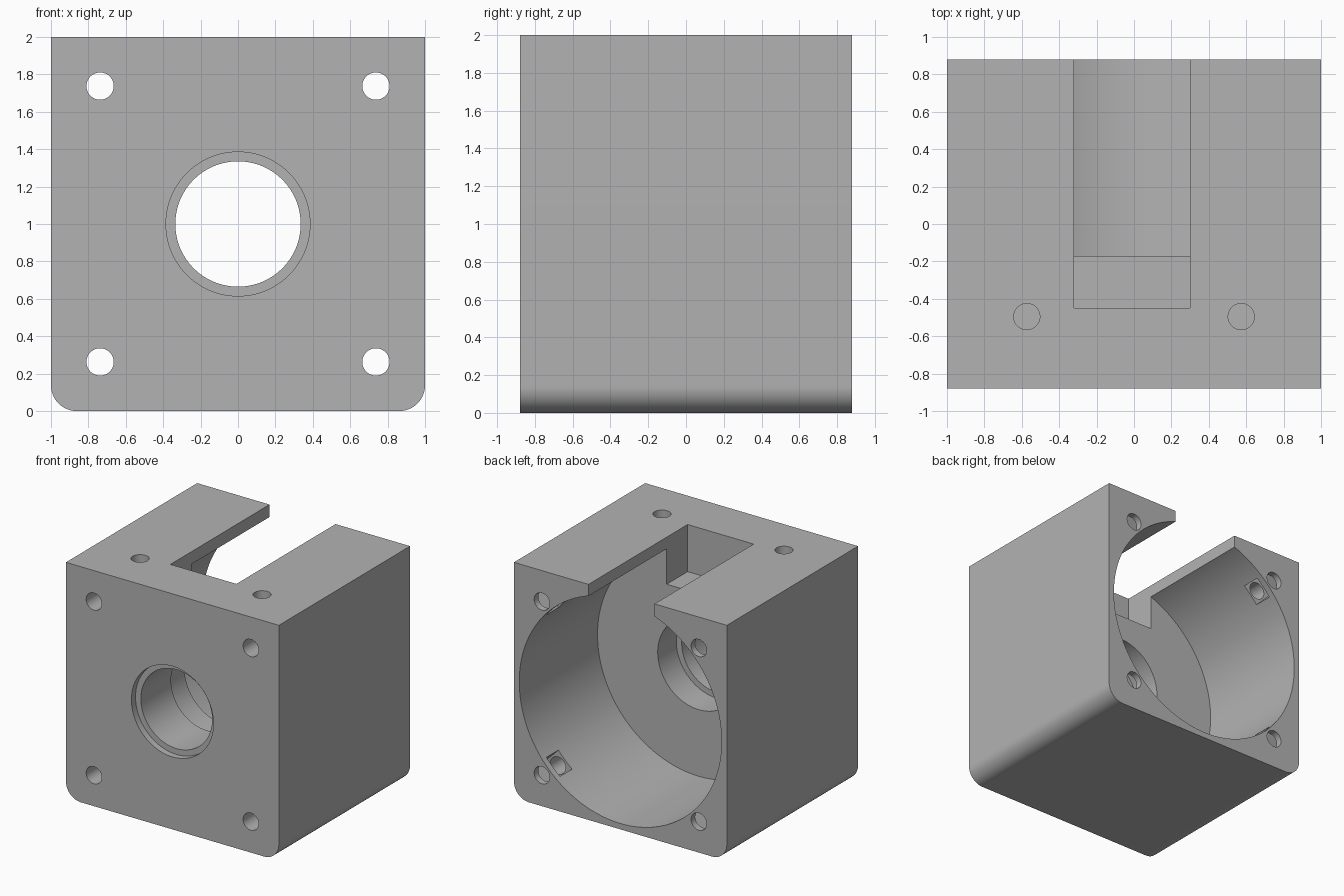
import bpy, bmesh, math
from mathutils import Matrix, Vector

default = bpy.data.objects.get("Cube")
if default:
    bpy.data.objects.remove(default)

HALF_Y = 0.88
CENTRE_Z = 1.0

grey = bpy.data.materials.new("plain grey")
grey.use_nodes = True
colour = (0.45, 0.45, 0.45, 1)
grey.diffuse_color = colour
grey.node_tree.nodes["Principled BSDF"].inputs["Base Color"].default_value = colour


def make_object(name, bm):
    bmesh.ops.recalc_face_normals(bm, faces=bm.faces)
    mesh = bpy.data.meshes.new(name)
    bm.to_mesh(mesh)
    bm.free()
    mesh.materials.append(grey)
    obj = bpy.data.objects.new(name, mesh)
    bpy.context.collection.objects.link(obj)
    return obj


def cylinder_y(name, x, z, radius, y0, y1, sides=96):
    bm = bmesh.new()
    place = Matrix.Translation((x, (y0 + y1) / 2, z)) @ Matrix.Rotation(math.pi / 2, 4, 'X')
    bmesh.ops.create_cone(bm, cap_ends=True, segments=sides, radius1=radius,
                          radius2=radius, depth=y1 - y0, matrix=place)
    return make_object(name, bm)


def cylinder_z(name, x, y, radius, z0, z1, sides=48):
    bm = bmesh.new()
    bmesh.ops.create_cone(bm, cap_ends=True, segments=sides, radius1=radius, radius2=radius,
                          depth=z1 - z0, matrix=Matrix.Translation((x, y, (z0 + z1) / 2)))
    return make_object(name, bm)


def box(name, low, high, turn=Matrix.Identity(4)):
    low, high = Vector(low), Vector(high)
    bm = bmesh.new()
    place = turn @ Matrix.Translation((low + high) / 2) @ Matrix.Diagonal((high - low).to_4d())
    bmesh.ops.create_cube(bm, size=1, matrix=place)
    return make_object(name, bm)


# Block with its two lower long edges rounded
def rounded_block(radius=0.14, steps=12):
    outline = [(1, 2), (-1, 2)]
    for cx, start in ((-1 + radius, math.pi), (1 - radius, 1.5 * math.pi)):
        for i in range(steps + 1):
            a = start + i / steps * math.pi / 2
            outline.append((cx + radius * math.cos(a), radius + radius * math.sin(a)))
    bm = bmesh.new()
    face = bm.faces.new([bm.verts.new((x, -HALF_Y, z)) for x, z in outline])
    grown = bmesh.ops.extrude_face_region(bm, geom=[face])
    moved = [v for v in grown["geom"] if isinstance(v, bmesh.types.BMVert)]
    bmesh.ops.translate(bm, verts=moved, vec=(0, 2 * HALF_Y, 0))
    return make_object("motor_housing", bm)


housing = rounded_block()

# Main bore, shaft hole and its front and rear seats
cutters = [
    cylinder_y("shaft_hole", 0, CENTRE_Z, 0.335, -1, 0.5),
    cylinder_y("front_seat", 0, CENTRE_Z, 0.385, -1, -0.825),
    cylinder_y("rear_seat", 0, CENTRE_Z, 0.385, -0.42, 0.4),
    cylinder_y("main_bore", 0, CENTRE_Z, 0.95, -0.17, 1, 160),
    box("top_slot", (-0.32, -0.45, 1.6), (0.30, 1, 2.2)),
]

# Corner screw holes, each with a nut pocket opening into the bore
for sx in (-1, 1):
    cutters.append(cylinder_z("top_hole", sx * 0.573, -0.495, 0.07, 1.6, 2.1))
    for sz in (-1, 1):
        cutters.append(cylinder_y("screw_hole", sx * 0.737, CENTRE_Z + sz * 0.737,
                                  0.073, -1, 1, 48))
        turn = Matrix.Translation((0, 0, CENTRE_Z)) @ Matrix.Rotation(-math.atan2(sz, sx), 4, 'Y')
        cutters.append(box("nut_pocket", (0.85, 0.665, -0.09), (1.13, 0.825, 0.09), turn))

# Cut everything out of the block
bpy.context.view_layer.objects.active = housing
for cutter in cutters:
    cutter.hide_render = True
    cut = housing.modifiers.new(cutter.name, 'BOOLEAN')
    cut.operation = 'DIFFERENCE'
    cut.solver = 'EXACT'
    cut.object = cutter
    bpy.ops.object.modifier_apply(modifier=cut.name)
    bpy.data.objects.remove(cutter)

# Smooth round walls, sharp edges elsewhere
bpy.ops.object.select_all(action='DESELECT')
housing.select_set(True)
bpy.ops.object.shade_smooth_by_angle(angle=math.radians(30))
